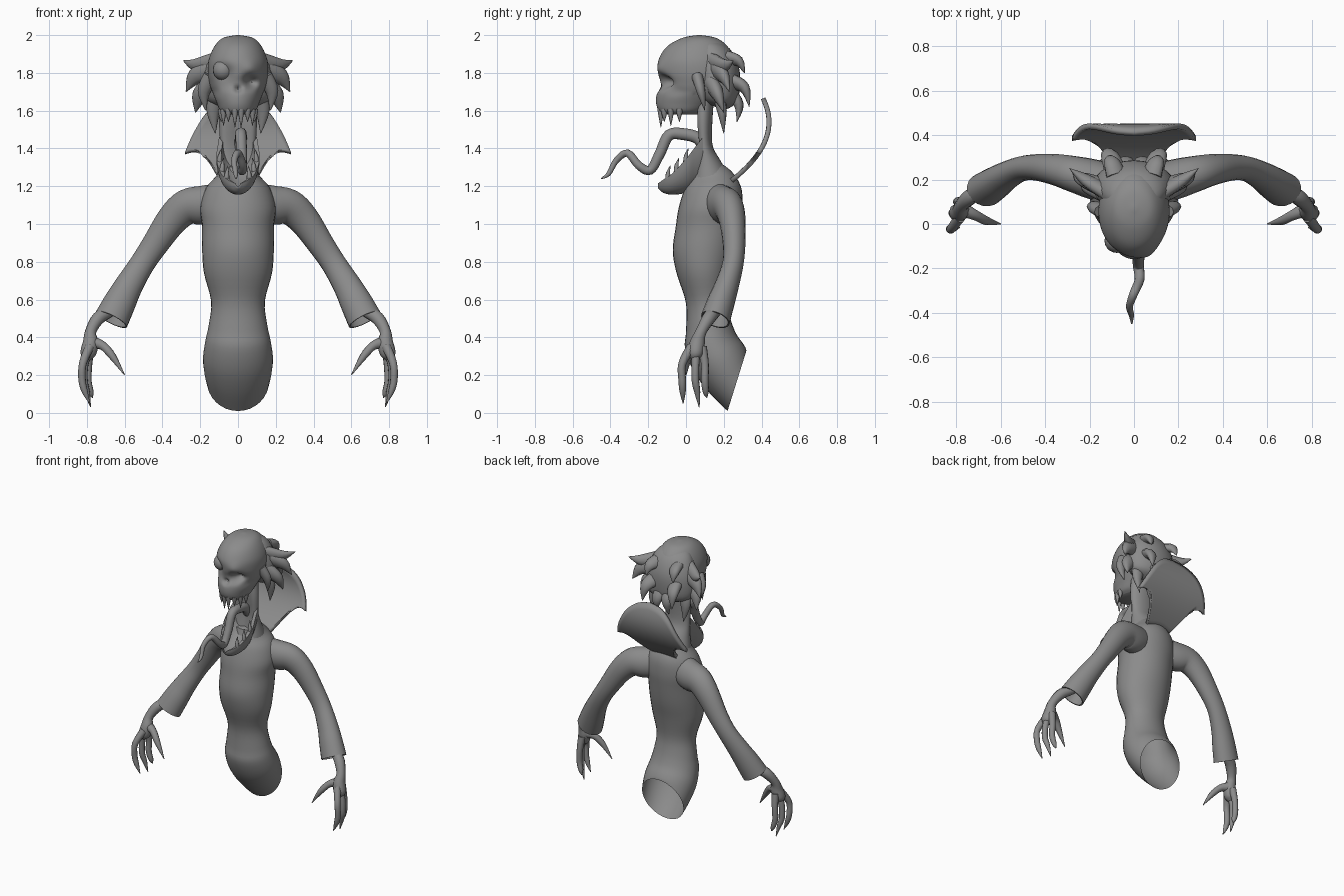
import bpy, bmesh, math
from mathutils import Vector

if "Cube" in bpy.data.objects:
    bpy.data.objects.remove(bpy.data.objects["Cube"])

grey = bpy.data.materials.new("plain_grey")
grey.diffuse_color = (0.26, 0.26, 0.26, 1)
grey.use_nodes = True
grey.node_tree.nodes["Principled BSDF"].inputs["Base Color"].default_value = grey.diffuse_color


def spline(rows, steps):
    """Smooth curve through rows of numbers (Catmull-Rom)."""
    out = []
    for i in range(len(rows) - 1):
        p0, p1 = rows[max(i - 1, 0)], rows[i]
        p2, p3 = rows[i + 1], rows[min(i + 2, len(rows) - 1)]
        for s in range(steps):
            t = s / steps
            out.append([0.5 * (2 * b + (c - a) * t + (2 * a - 5 * b + 4 * c - d) * t * t
                        + (3 * b - a - 3 * c + d) * t ** 3)
                        for a, b, c, d in zip(p0, p1, p2, p3)])
    out.append(list(rows[-1]))
    return out


def skin(bm, rings, cap_start=True, cap_end=True):
    """Join closed rings of points with quads."""
    vs = [[bm.verts.new(p) for p in r] for r in rings]
    n = len(vs[0])
    for a, b in zip(vs, vs[1:]):
        for i in range(n):
            j = (i + 1) % n
            bm.faces.new((a[i], a[j], b[j], b[i]))
    if cap_start:
        bm.faces.new(vs[0][::-1])
    if cap_end:
        bm.faces.new(vs[-1])


def finish(name, bm, mirror=False, angle=50):
    bmesh.ops.recalc_face_normals(bm, faces=bm.faces)
    me = bpy.data.meshes.new(name)
    bm.to_mesh(me)
    bm.free()
    me.materials.append(grey)
    ob = bpy.data.objects.new(name, me)
    bpy.context.collection.objects.link(ob)
    bpy.ops.object.select_all(action='DESELECT')
    bpy.context.view_layer.objects.active = ob
    ob.select_set(True)
    bpy.ops.object.shade_smooth_by_angle(angle=math.radians(angle))
    if mirror:
        ob.modifiers.new("mirror", 'MIRROR')
    return ob


def body(rows, steps, n):
    """Rings from rows of front y, front z, back y, back z, half width."""
    rings = []
    for fy, fz, by, bz, rx in spline(rows, steps):
        my, mz, hy, hz = (fy + by) / 2, (fz + bz) / 2, (fy - by) / 2, (fz - bz) / 2
        rings.append([Vector((rx * math.sin(a), my + hy * math.cos(a), mz + hz * math.cos(a)))
                      for a in (2 * math.pi * i / n for i in range(n))])
    return rings


def tube(bm, path, steps=4, n=10, flat=1.0):
    """Tapered tube along x, y, z, radius rows."""
    pts = spline(path, steps)
    pos = [Vector(p[:3]) for p in pts]
    rings, u = [], None
    for i, p in enumerate(pos):
        t = (pos[min(i + 1, len(pos) - 1)] - pos[max(i - 1, 0)]).normalized()
        if u is None:
            u = t.cross(Vector((0.1, 1, 0.15))).normalized()
        u = (u - t * u.dot(t)).normalized()
        v, r = t.cross(u), max(pts[i][3], 0.001)
        rings.append([p + r * (u * math.cos(a) + v * flat * math.sin(a))
                      for a in (2 * math.pi * k / n for k in range(n))])
    skin(bm, rings)
    return rings


def tubes(name, paths, mirror=False, **kw):
    bm = bmesh.new()
    for p in paths:
        tube(bm, p, **kw)
    return finish(name, bm, mirror)


# torso, curving back to an open lower end
bm = bmesh.new()
skin(bm, body([
    (.04, 1.30, .17, 1.33, .09), (.02, 1.24, .24, 1.28, .11), (-.01, 1.18, .29, 1.2, .17),
    (-.04, 1.08, .30, 1.1, .2), (-.055, .98, .29, 1.0, .19), (-.07, .86, .27, .87, .19),
    (-.05, .74, .24, .74, .18), (0, .58, .22, .6, .142), (.0, .43, .235, .5, .155),
    (-.005, .34, .265, .42, .173), (.04, .22, .30, .37, .185), (.12, .11, .315, .345, .18),
    (.22, .01, .32, .33, .165)], 4, 32), True, False)
finish("torso", bm)

# neck with a hollow throat at the front
bm = bmesh.new()
rings = body([(.04, 1.68, .15, 1.68, .09), (.04, 1.55, .14, 1.55, .1), (.05, 1.42, .14, 1.42, .095),
              (.04, 1.32, .18, 1.34, .1), (.02, 1.2, .24, 1.24, .12)], 4, 28)
for r in rings:
    for p in r:
        if p.y < .09:
            p.y += .04 * max(0, 1 - abs(p.x) / .08)
skin(bm, rings)
finish("neck", bm)

# sleeves, with the cuff folded inwards
sleeve = [(.08, .17, 1.12, .10), (.18, .2, 1.1, .105), (.27, .225, 1.09, .095),
          (.35, .245, 1.02, .083), (.44, .255, .89, .07), (.51, .248, .785, .066),
          (.58, .215, .67, .075), (.625, .185, .585, .085), (.67, .155, .495, .092)]
bm = bmesh.new()
rings = tube(bm, sleeve, n=20, flat=.85)
bmesh.ops.delete(bm, geom=[f for f in bm.faces if len(f.verts) > 4], context='FACES_ONLY')
mid = sum(rings[-1], Vector()) / 20
inner = Vector((.625, .185, .585))
skin(bm, [rings[-1], [mid + (p - mid) * .9 for p in rings[-1]],
          [inner + (p - mid) * .6 for p in rings[-1]]], False, True)
bmesh.ops.remove_doubles(bm, verts=bm.verts, dist=.0001)
finish("sleeve", bm, True)

# hands: wrist and palm, three fingers, thumb
hand = [[(.62, .19, .58, .03), (.68, .155, .54, .034), (.74, .12, .5, .036), (.78, .08, .43, .03),
         (.78, .06, .37, .042), (.795, .05, .31, .04), (.80, .05, .28, .015)],
        [(.76, .06, .37, .032), (.715, .04, .355, .024), (.665, .015, .30, .02), (.60, 0, .20, .002)]]
for base, mid_y, tip, x, z in ((.03, -.02, -.015, .01, .05), (.055, .05, .07, 0, .03), (.085, .1, .11, -.02, .08)):
    hand.append([(.785, base, .35, .026), (.812 + x, mid_y, .26, .021), (.815 + x, mid_y, .17, .02),
                 (.80 + x, (mid_y + tip) / 2, .11, .016), (.78 + x / 2, tip, z, .002)])
tubes("hand", hand, True)

# skull with sunken socket and nose
bm = bmesh.new()
rings = body([(.06, 2.0, .08, 2.0, .008), (-.02, 1.985, .16, 1.985, .08), (-.1, 1.94, .22, 1.94, .125),
              (-.145, 1.87, .255, 1.87, .155), (-.148, 1.8, .265, 1.8, .16), (-.135, 1.74, .25, 1.74, .15),
              (-.155, 1.69, .2, 1.69, .132), (-.158, 1.64, .15, 1.64, .112),
              (-.145, 1.6, .1, 1.6, .095), (-.12, 1.58, .06, 1.58, .07)], 6, 64)
for r in rings:
    for p in r:
        if p.y < .03:
            for x, z, w, d in ((.068, 1.755, .032, .06), (-.075, 1.80, .04, .035), (0, 1.715, .016, .035),
                               (.07, 1.82, .04, -.015), (.125, 1.70, .025, .02), (-.125, 1.70, .025, .02)):
                p.y += d * math.exp(-((p.x - x) ** 2 + (p.z - z) ** 2) / (w * w))
skin(bm, rings)
finish("skull", bm)

# bulging eye
bm = bmesh.new()
bmesh.ops.create_uvsphere(bm, u_segments=20, v_segments=12, radius=.055)
bmesh.ops.translate(bm, verts=bm.verts, vec=(-.078, -.075, 1.815))
finish("eye", bm)

# hair mass and ragged locks
bm = bmesh.new()
skin(bm, body([(.08, 1.985, .14, 1.985, .04), (.05, 1.95, .23, 1.93, .12), (.04, 1.85, .28, 1.83, .17),
               (.05, 1.75, .285, 1.72, .185), (.08, 1.67, .265, 1.64, .165),
               (.11, 1.64, .2, 1.6, .09)], 4, 28))
finish("hair", bm)
locks = [((.12, .14, 1.86), (.22, .2, 1.84), (.29, .25, 1.865), .05),
         ((.13, .16, 1.82), (.225, .2, 1.78), (.275, .23, 1.70), .06),
         ((.13, .14, 1.74), (.2, .17, 1.68), (.225, .2, 1.59), .06),
         ((.14, .06, 1.78), (.18, .08, 1.70), (.17, .1, 1.60), .045),
         ((.08, .23, 1.76), (.11, .31, 1.72), (.12, .335, 1.62), .055),
         ((.03, .23, 1.70), (.04, .28, 1.63), (.05, .27, 1.54), .05),
         ((.1, .17, 1.70), (.13, .19, 1.60), (.12, .2, 1.48), .05),
         ((.08, .22, 1.88), (.1, .28, 1.86), (.11, .31, 1.80), .05)]
tubes("hair_lock", [[(*a, r), (*b, r * .75), (*c, .002)] for a, b, c, r in locks], True, flat=.7)

# lower jaw: a scooped trough narrowing to the chin
bm = bmesh.new()
rings = []
for y, w, top, bot in spline([(.09, .1, 1.46, 1.22), (.05, .108, 1.41, 1.19), (0, .115, 1.345, 1.165),
                              (-.07, .092, 1.27, 1.155), (-.12, .055, 1.235, 1.165),
                              (-.148, .015, 1.215, 1.19)], 4):
    arc = [math.pi * i / 14 for i in range(15)]
    h = top - bot
    rings.append([Vector((w * math.cos(a), y, top - h * math.sin(a))) for a in arc]
                 + [Vector((-w * .78 * math.cos(a), y, top - h * .6 * math.sin(a))) for a in arc])
skin(bm, rings)
finish("lower_jaw", bm)

# teeth
teeth = []
for i in range(4):
    a = .18 + i * .42
    x, y, drop = .09 * math.sin(a), -.02 - .115 * math.cos(a), (.09, .06, .08, .06)[i]
    teeth.append([(x, y, 1.61, .018), (x, y, 1.585, .015), (x, y, 1.60 - drop, .001)])
for x, y, z in ((.098, .0, 1.33), (.085, -.05, 1.28), (.06, -.095, 1.24)):
    teeth.append([(x, y, z, .015), (x * .97, y, z + .03, .011), (x * .9, y + .012, z + .07, .001)])
tubes("teeth", teeth, True, steps=2, n=8)

# long wavy tongue
tubes("tongue", [[(.01, .10, 1.40, .03), (.015, .06, 1.455, .032), (.015, -.01, 1.475, .032),
                  (.015, -.09, 1.47, .03), (.02, -.14, 1.37, .028), (.02, -.19, 1.285, .025),
                  (.025, -.25, 1.31, .022), (0, -.31, 1.375, .02), (-.02, -.37, 1.335, .016),
                  (-.012, -.41, 1.265, .012), (-.01, -.45, 1.24, .003)]], steps=5, n=12)

# fan-shaped standing collar
bm = bmesh.new()
edge = spline([(0, 1.665), (.09, 1.645), (.17, 1.585), (.235, 1.48), (.28, 1.375)], 4)
edge = [(-x, z) for x, z in edge[:0:-1]] + [tuple(e) for e in edge]
grid = []
for k, (ex, ez) in enumerate(edge):
    t = k / (len(edge) - 1) * 2 - 1
    col = []
    for s in (i / 10 for i in range(11)):
        x = .09 * t * (1 - s) + ex * s
        z = 1.22 * (1 - s) + ez * s + .07 * t ** 4 * math.sin(math.pi * s)
        col.append(bm.verts.new((x, .44 - 2.06 * (z - 1.54) ** 2, z)))
    grid.append(col)
for a, b in zip(grid, grid[1:]):
    for i in range(10):
        bm.faces.new((a[i], a[i + 1], b[i + 1], b[i]))
collar = finish("collar", bm)
thick = collar.modifiers.new("thickness", 'SOLIDIFY')
thick.thickness, thick.offset = .025, 0
